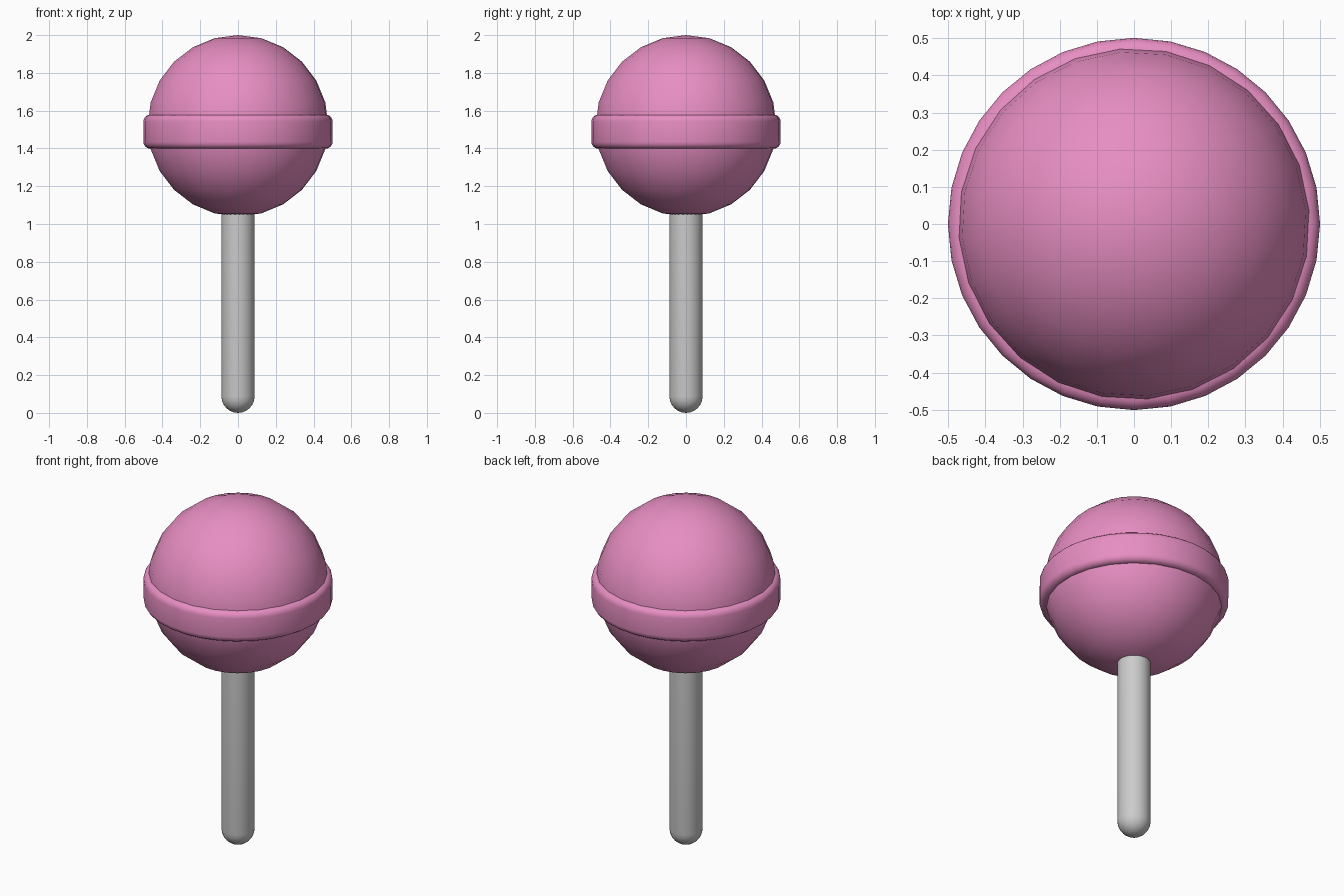
import bpy, bmesh, math
from mathutils import Matrix

if "Cube" in bpy.data.objects:
    bpy.data.objects.remove(bpy.data.objects["Cube"])

pink = bpy.data.materials.new("pink_candy")
pink.diffuse_color = (0.80, 0.27, 0.54, 1)
pink.use_nodes = True
pink.node_tree.nodes["Principled BSDF"].inputs["Base Color"].default_value = pink.diffuse_color


def finish(name, bm, mat=None):
    bmesh.ops.remove_doubles(bm, verts=bm.verts, dist=1e-5)
    bmesh.ops.recalc_face_normals(bm, faces=bm.faces)
    for f in bm.faces:
        f.smooth = True
    me = bpy.data.meshes.new(name)
    bm.to_mesh(me)
    bm.free()
    ob = bpy.data.objects.new(name, me)
    bpy.context.collection.objects.link(ob)
    if mat:
        me.materials.append(mat)
    return ob


def lathe(name, profile, steps, mat=None):
    bm = bmesh.new()
    vs = [bm.verts.new((r, 0, z)) for r, z in profile]
    edges = [bm.edges.new(p) for p in zip(vs, vs[1:])]
    bmesh.ops.spin(bm, geom=vs + edges, cent=(0, 0, 0), axis=(0, 0, 1),
                   angle=math.tau, steps=steps)
    return finish(name, bm, mat)


def arc(cx, cz, r, start, end, n):
    angles = [math.radians(start + (end - start) * i / n) for i in range(n + 1)]
    return [(cx + r * math.cos(a), cz + r * math.sin(a)) for a in angles]


# Candy ball, turned slightly about the stick
bm = bmesh.new()
bmesh.ops.create_uvsphere(bm, u_segments=24, v_segments=12, radius=0.48,
                          matrix=Matrix.Translation((0, 0, 1.52)) @ Matrix.Rotation(math.radians(4.5), 4, 'Z'))
finish("candy_ball", bm, pink)

# Rounded band around the ball
band = [(0.44, 1.40)] + arc(0.465, 1.435, 0.036, -90, 0, 4) \
    + arc(0.465, 1.543, 0.036, 0, 90, 4) + [(0.44, 1.58)]
lathe("candy_band", band, 32, pink)

# Stick with rounded foot, running up into the ball
R = 0.088
stick = [(0, 0)] + arc(0, R, R, -90, 0, 6)[1:] + [(R, 1.10), (0, 1.10)]
ob = lathe("stick", stick, 32)
bpy.context.view_layer.objects.active = ob
ob.select_set(True)
bpy.ops.object.shade_smooth_by_angle(angle=math.radians(40))
